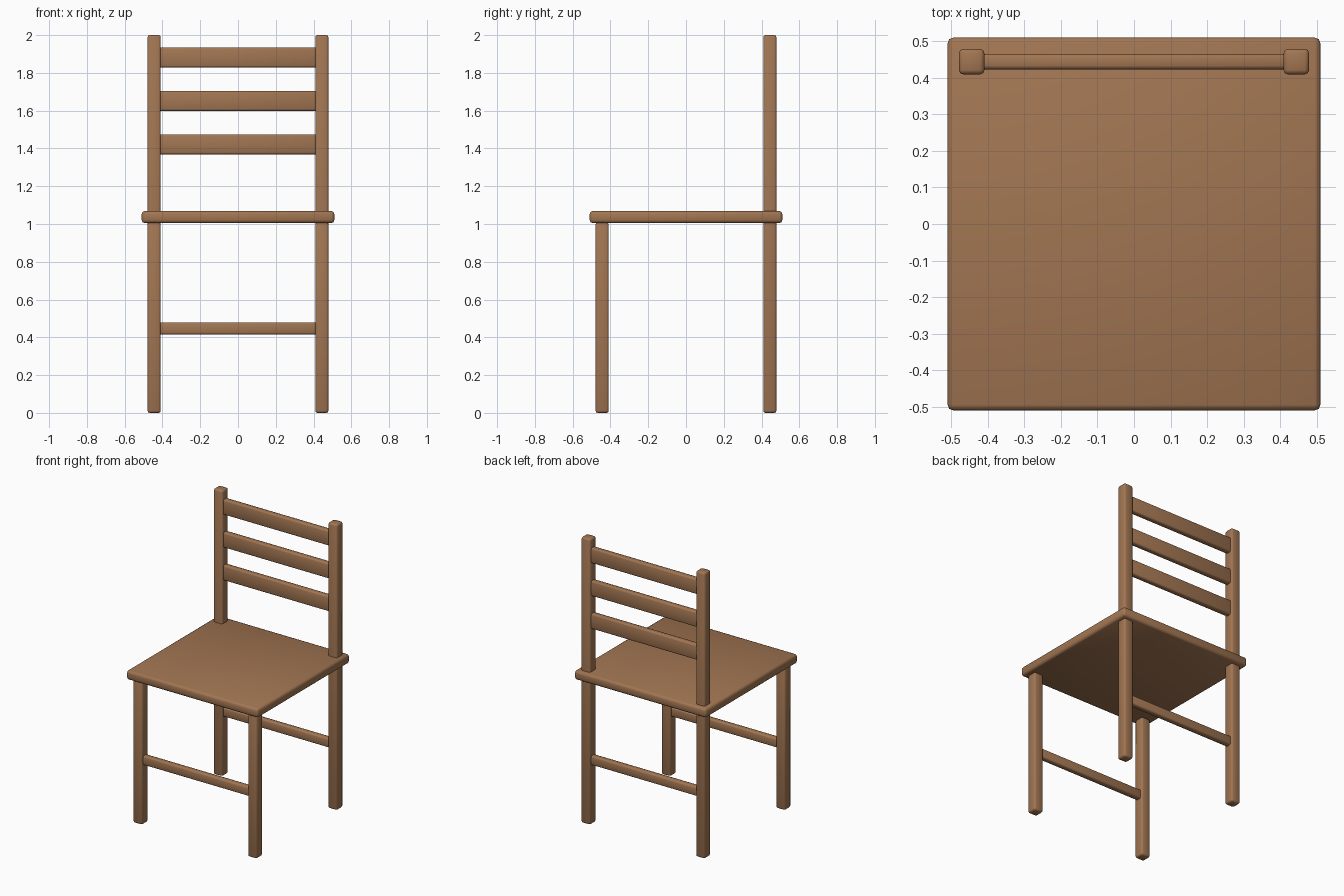
import bpy

cube = bpy.data.objects.get("Cube")
if cube:
    bpy.data.objects.remove(cube, do_unlink=True)

# Single wood colour
wood = bpy.data.materials.new("brown wood")
wood.use_nodes = True
colour = (0.36, 0.18, 0.085, 1)
wood.diffuse_color = colour
bsdf = next(n for n in wood.node_tree.nodes if n.type == 'BSDF_PRINCIPLED')
bsdf.inputs["Base Color"].default_value = colour
bsdf.inputs["Roughness"].default_value = 0.7


def board(name, centre, size, bevel):
    """Box with softly rounded edges."""
    bpy.ops.mesh.primitive_cube_add(size=1, location=centre)
    obj = bpy.context.object
    obj.name = name
    obj.scale = size
    bpy.ops.object.transform_apply(location=False, rotation=False, scale=True)
    obj.data.materials.append(wood)
    mod = obj.modifiers.new("rounded edges", 'BEVEL')
    mod.width = bevel
    mod.segments = 2
    bpy.ops.object.shade_smooth()
    return obj


POST = 0.07       # post thickness
OFFSET = 0.444    # post centre from the middle
SEAT_Z = 1.037

# Seat
board("seat", (0, 0, SEAT_Z), (1.02, 1.02, 0.064), 0.016)

# Front legs and tall back posts
for side, x in (("left", OFFSET), ("right", -OFFSET)):
    board(f"front_leg_{side}", (x, -OFFSET, 0.504), (POST, POST, 1.008), 0.012)
    board(f"back_post_{side}", (x, OFFSET, 1), (POST, POST, 2), 0.012)

# Backrest slats
for i in range(3):
    board(f"back_slat_{i + 1}", (0, OFFSET, 1.422 + 0.23 * i),
          (0.85, 0.042, 0.106), 0.01)

# Lower rungs between the legs
for name, y in (("front_rung", -OFFSET), ("back_rung", OFFSET)):
    board(name, (0, y, 0.447), (0.85, 0.042, 0.064), 0.01)
